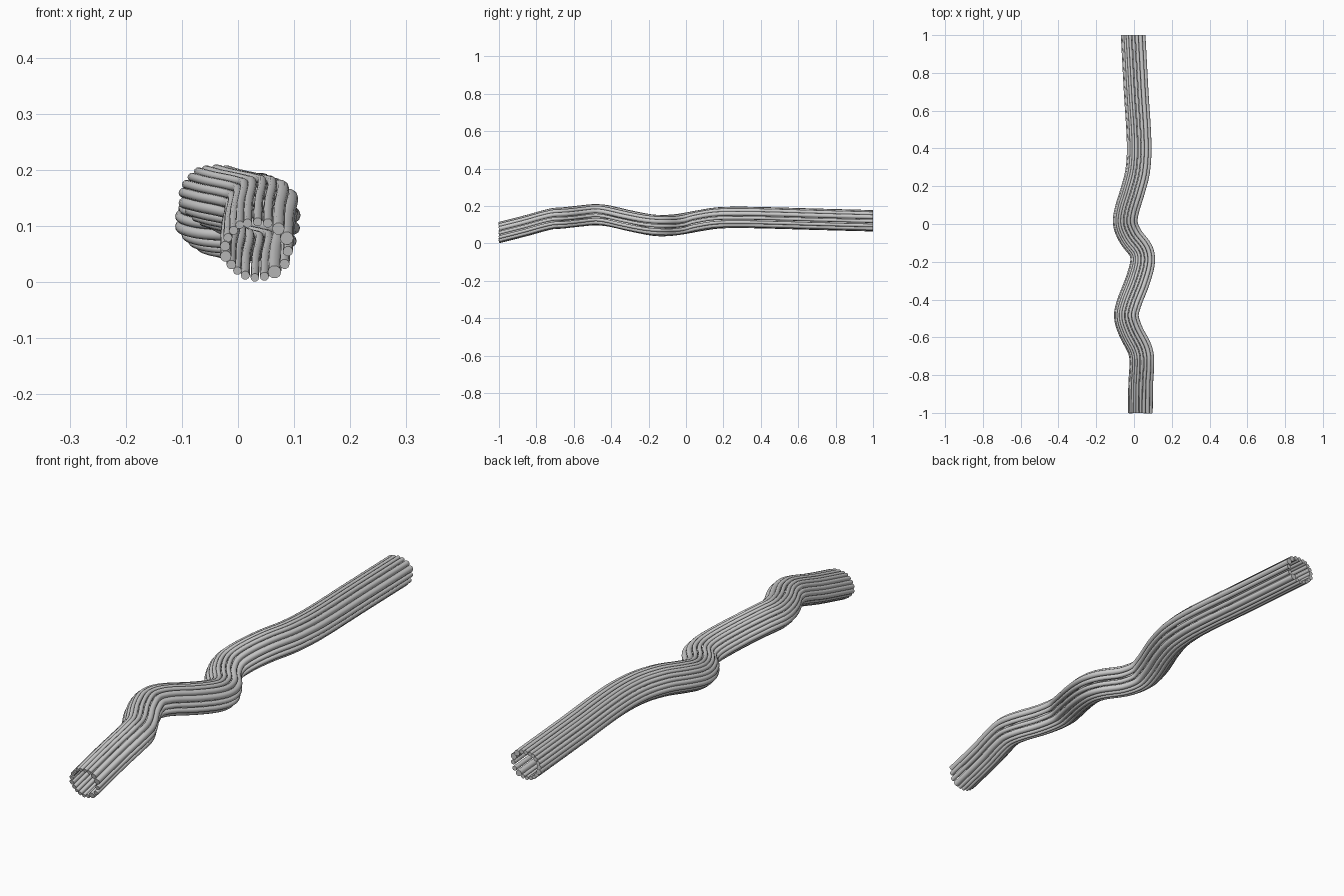
import bpy
from mathutils import Vector

if "Cube" in bpy.data.objects:
    bpy.data.objects.remove(bpy.data.objects["Cube"])

# Centre line of the bundle (x, y, z)
PATH = [Vector(p) for p in [
    (.032, -1, .058), (.034, -.85, .096), (.040, -.72, .131), (.028, -.66, .136),
    (-.018, -.57, .146), (-.042, -.49, .153), (-.028, -.42, .148), (.018, -.30, .121),
    (.044, -.20, .101), (.034, -.14, .095), (-.018, -.07, .098), (-.047, 0, .108),
    (-.040, .07, .121), (-.010, .17, .136), (.018, .28, .139), (.026, .42, .137),
    (.010, .70, .129), (-.006, 1, .121)]]

# Strands around the hollow cross-section: sideways offset, height offset, radius
STRANDS = [
    (-.029, .044, .0075), (-.015, .047, .008), (.003, .049, .008), (.021, .047, .0085),
    (.040, .037, .011), (.055, .020, .012), (.057, -.003, .009), (.051, -.026, .009),
    (.033, -.040, .012), (.015, -.048, .008), (-.002, -.050, .0075), (-.019, -.046, .008),
    (-.033, -.038, .0075), (-.044, -.027, .0085), (-.054, -.012, .010),
    (-.055, .006, .009), (-.050, .021, .008), (-.040, .034, .008)]


def slope(i):
    a, b = PATH[max(i - 1, 0)], PATH[min(i + 1, len(PATH) - 1)]
    return (b - a) / (b.y - a.y)


def centre_line(steps=5):
    pts = []
    for i in range(len(PATH) - 1):
        p, q = PATH[i], PATH[i + 1]
        h = q.y - p.y
        for k in range(steps):
            t = k / steps
            pts.append(p * (2*t**3 - 3*t**2 + 1) + slope(i) * h * (t**3 - 2*t**2 + t)
                       + q * (3*t**2 - 2*t**3) + slope(i + 1) * h * (t**3 - t**2))
    return pts + [PATH[-1].copy()]


line = centre_line()
sides = []
for i in range(len(line)):
    d = line[min(i + 1, len(line) - 1)] - line[max(i - 1, 0)]
    end = i in (0, len(line) - 1)
    sides.append(Vector((1, 0, 0)) if end else Vector((d.y, -d.x, 0)).normalized())

# One round, capped strand per cross-section entry
for n, (u, v, r) in enumerate(STRANDS, 1):
    curve = bpy.data.curves.new(f"strand_{n:02d}", 'CURVE')
    curve.dimensions = '3D'
    curve.bevel_depth = r
    curve.bevel_resolution = 3
    curve.use_fill_caps = True
    spline = curve.splines.new('POLY')
    spline.points.add(len(line) - 1)
    for pt, c, s in zip(spline.points, line, sides):
        pt.co = (*(c + s * u + Vector((0, 0, v))), 1)
    spline.use_smooth = True
    bpy.context.collection.objects.link(bpy.data.objects.new(f"strand_{n:02d}", curve))
